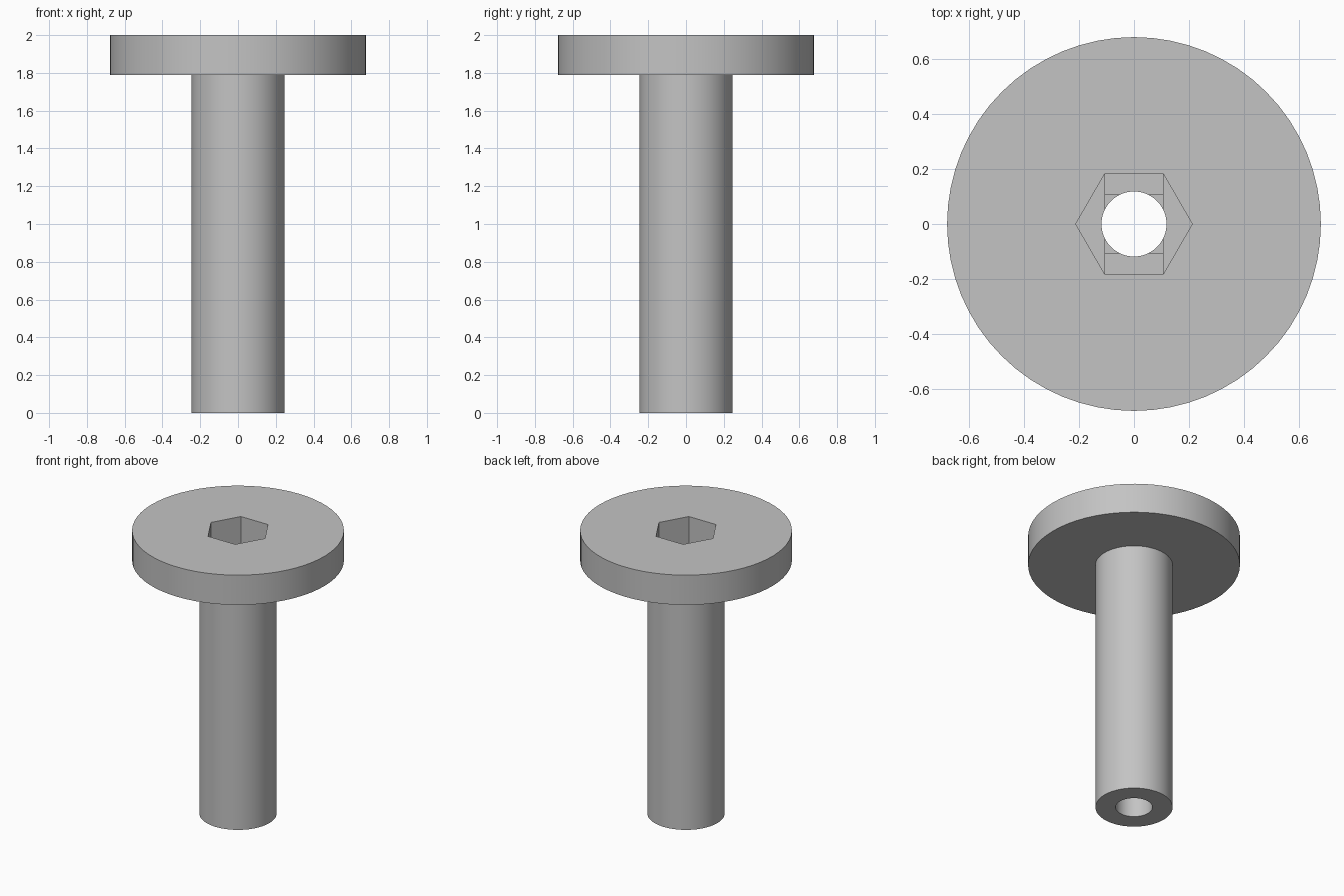
import bpy
import bmesh
import math

cube = bpy.data.objects.get("Cube")
if cube:
    bpy.data.objects.remove(cube)

SEGMENTS = 64
HEAD_R, SHAFT_R, BORE_R = 0.678, 0.247, 0.118
TOP, HEAD_BASE = 2.0, 1.79
HEX_FLAT, SLOT_HALF = 0.183, 0.105
HEX_FLOOR, STEP = 1.79, 0.02

grey = bpy.data.materials.new("plain_grey")
grey.use_nodes = True
colour = (0.55, 0.55, 0.55, 1)
grey.diffuse_color = colour
grey.node_tree.nodes["Principled BSDF"].inputs["Base Color"].default_value = colour


def new_object(name, bm):
    bmesh.ops.recalc_face_normals(bm, faces=bm.faces)
    mesh = bpy.data.meshes.new(name)
    bm.to_mesh(mesh)
    bm.free()
    mesh.materials.append(grey)
    obj = bpy.data.objects.new(name, mesh)
    bpy.context.collection.objects.link(obj)
    return obj


def ring(radius, sides):
    return [(radius * math.cos(math.tau * i / sides),
             radius * math.sin(math.tau * i / sides)) for i in range(sides)]


def prism(name, outline, low, high):
    bm = bmesh.new()
    base = bm.faces.new([bm.verts.new((x, y, low)) for x, y in outline])
    side = bmesh.ops.extrude_face_region(bm, geom=[base], use_keep_orig=True)
    tops = [v for v in side["geom"] if isinstance(v, bmesh.types.BMVert)]
    bmesh.ops.translate(bm, verts=tops, vec=(0, 0, high - low))
    return new_object(name, bm)


def rectangle(x, y):
    return [(-x, -y), (x, -y), (x, y), (-x, y)]


# Flanged head and shaft, revolved as one solid
bm = bmesh.new()
profile = [(0, 0), (SHAFT_R, 0), (SHAFT_R, HEAD_BASE),
           (HEAD_R, HEAD_BASE), (HEAD_R, TOP), (0, TOP)]
verts = [bm.verts.new((r, 0, z)) for r, z in profile]
edges = [bm.edges.new(pair) for pair in zip(verts, verts[1:])]
bmesh.ops.spin(bm, geom=verts + edges, cent=(0, 0, 0), axis=(0, 0, 1),
               angle=math.tau, steps=SEGMENTS, use_merge=True)
bmesh.ops.remove_doubles(bm, verts=bm.verts, dist=0.0001)
bmesh.ops.dissolve_limit(bm, angle_limit=0.01, verts=bm.verts, edges=bm.edges)
body = new_object("flanged_sleeve", bm)

# Hexagonal socket, two stepped slots below it, and the through bore
hex_radius = HEX_FLAT / math.cos(math.pi / 6)
cutters = [
    prism("hex_socket_cutter", ring(hex_radius, 6), HEX_FLOOR, TOP + 0.1),
    prism("slot_cutter", rectangle(SLOT_HALF, HEX_FLAT), HEX_FLOOR - STEP, HEX_FLOOR + STEP),
    prism("square_cutter", rectangle(SLOT_HALF, SLOT_HALF), HEX_FLOOR - 2 * STEP, HEX_FLOOR),
    prism("bore_cutter", ring(BORE_R, SEGMENTS), -0.1, TOP + 0.1),
]
for cutter in cutters:
    cutter.hide_render = True
    cut = body.modifiers.new(cutter.name, "BOOLEAN")
    cut.operation = "DIFFERENCE"
    cut.solver = "EXACT"
    cut.object = cutter

# Bake the cuts and drop the cutters
graph = bpy.context.evaluated_depsgraph_get()
result = bpy.data.meshes.new_from_object(body.evaluated_get(graph))
body.modifiers.clear()
body.data = result
for cutter in cutters:
    bpy.data.objects.remove(cutter)

# Smooth round walls, crisp rims
for obj in bpy.context.selected_objects:
    obj.select_set(False)
body.select_set(True)
bpy.context.view_layer.objects.active = body
bpy.ops.object.shade_smooth_by_angle(angle=math.radians(30))
